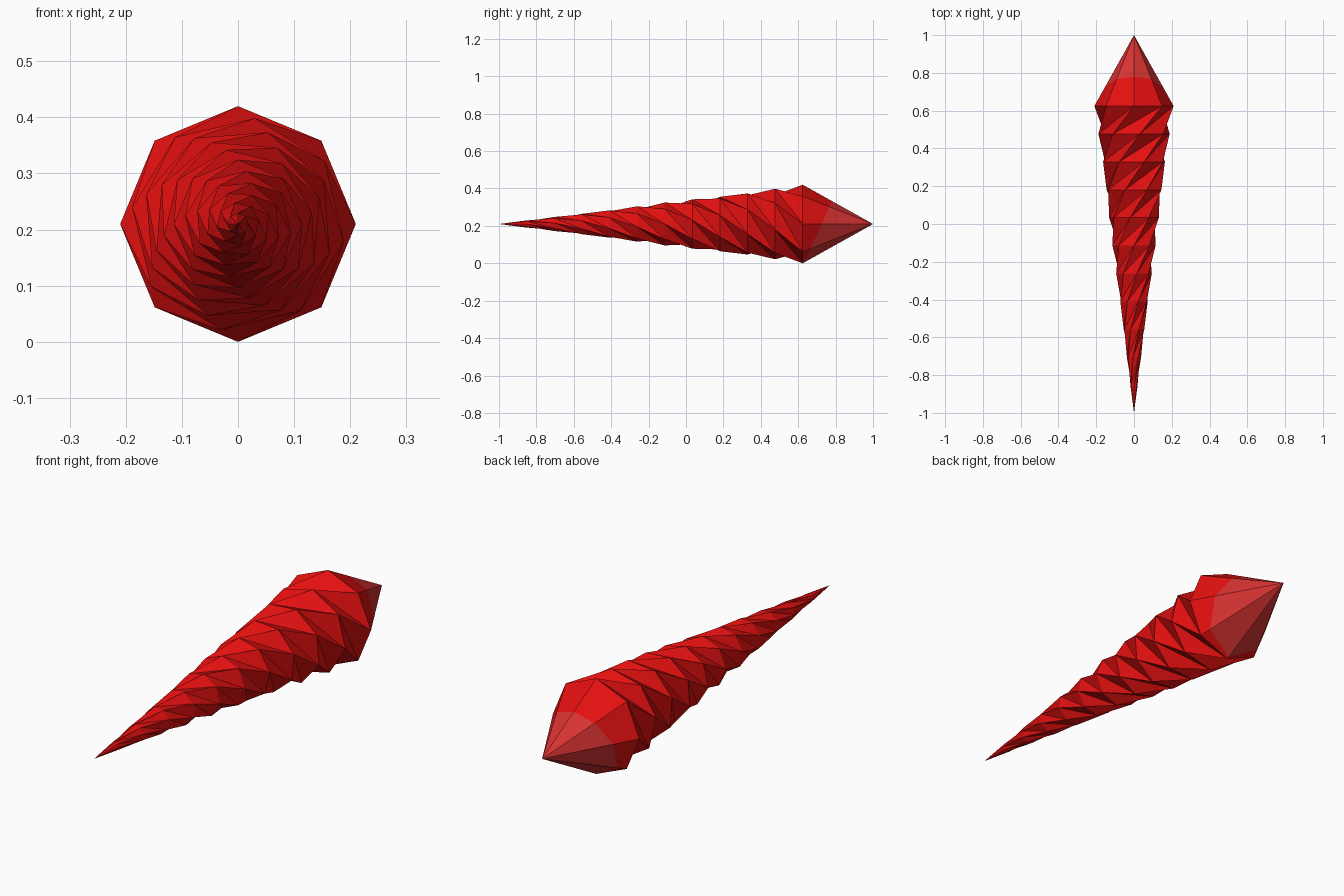
import bpy, bmesh
from math import sin, cos, radians
from mathutils import Vector

if "Cube" in bpy.data.objects:
    bpy.data.objects.remove(bpy.data.objects["Cube"])

SIDES, SEGMENTS = 8, 11
RADIUS, SHOULDER_Y, TIP_Y, TAIL_Y = 0.21, 0.624, 1.0, -1.0
TWIST = radians(-36)


def material(name, rgb):
    m = bpy.data.materials.new(name)
    m.diffuse_color = (*rgb, 1)
    m.use_nodes = True
    m.node_tree.nodes["Principled BSDF"].inputs["Base Color"].default_value = m.diffuse_color
    return m


bm = bmesh.new()


# Octagonal rings, shrinking and twisting towards the tail
def ring(k):
    f = 1 - k / SEGMENTS
    y = TAIL_Y + (SHOULDER_Y - TAIL_Y) * f
    r = RADIUS * f
    angles = [radians(360 / SIDES) * j + TWIST * k for j in range(SIDES)]
    return [bm.verts.new((r * sin(a), y, RADIUS + r * cos(a))) for a in angles]


rings = [ring(k) for k in range(SEGMENTS)]

# Twisted shaft: creased triangles between neighbouring rings
for p, q in zip(rings, rings[1:]):
    for j in range(SIDES):
        bm.faces.new((p[j], q[j], q[j - 1]))
        bm.faces.new((p[j], q[j - 1], p[j - 1]))

# Tail point and head point
tail = bm.verts.new((0, TAIL_Y, RADIUS))
tip = bm.verts.new((0, TIP_Y, RADIUS))
for j in range(SIDES):
    bm.faces.new((rings[-1][j], tail, rings[-1][j - 1]))
head = [bm.faces.new((rings[0][j - 1], tip, rings[0][j])) for j in range(SIDES)]
bmesh.ops.recalc_face_normals(bm, faces=bm.faces[:])

# Paler patch around the head point, cut by a slanted plane
plane_co, plane_no = Vector((0, 0.725, RADIUS)), Vector((0, 1, -0.45))
geom = set(head)
for f in head:
    geom.update(f.verts)
    geom.update(f.edges)
bmesh.ops.bisect_plane(bm, geom=list(geom), plane_co=plane_co, plane_no=plane_no)
for f in bm.faces:
    c = f.calc_center_median()
    f.material_index = int(c.y > SHOULDER_Y and (c - plane_co).dot(plane_no) > 0)

mesh = bpy.data.meshes.new("twisted_spike")
bm.to_mesh(mesh)
bm.free()
mesh.materials.append(material("red", (0.78, 0.005, 0.005)))
mesh.materials.append(material("pale red", (0.68, 0.032, 0.032)))
spike = bpy.data.objects.new("twisted_spike", mesh)
bpy.context.collection.objects.link(spike)
